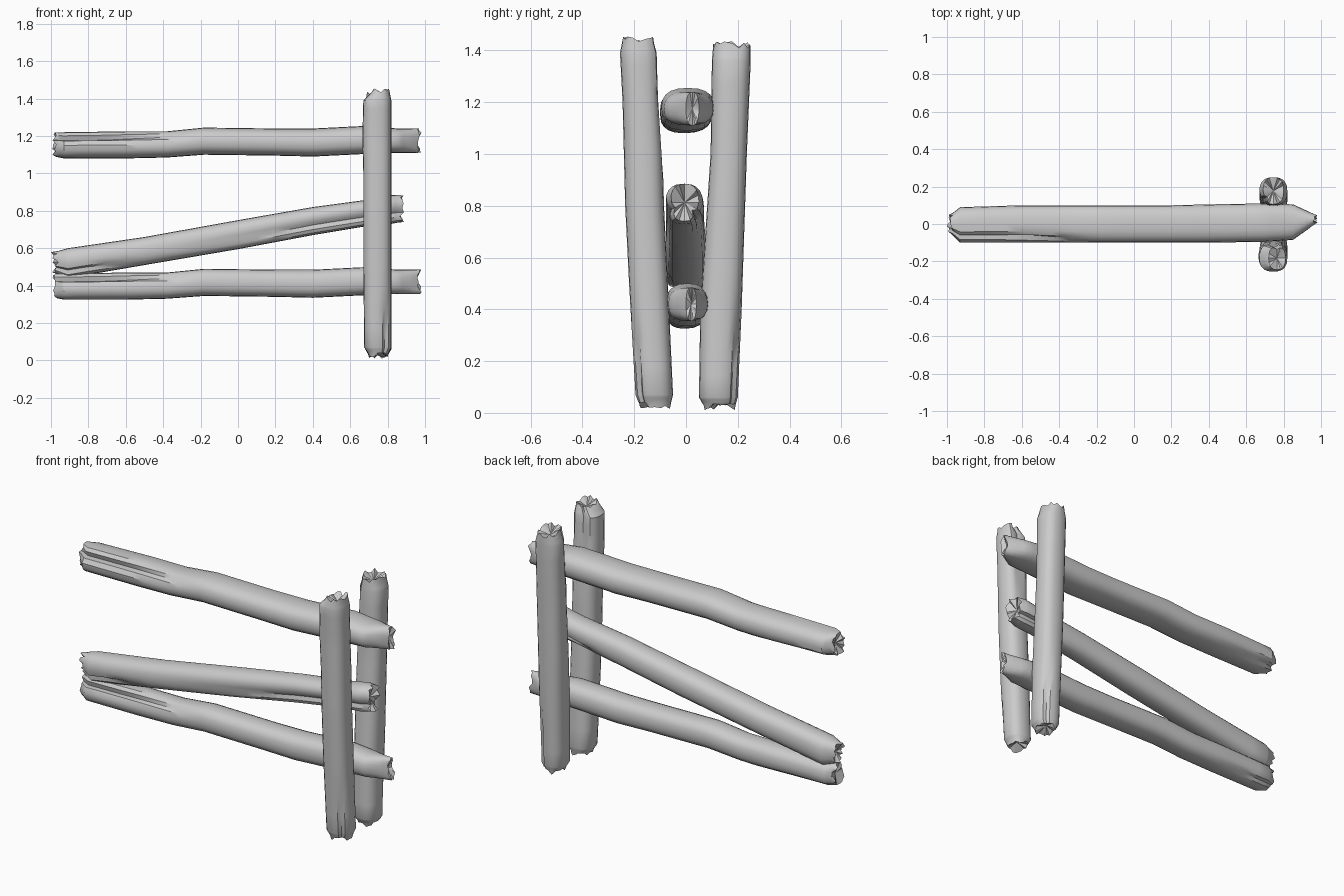
import bpy, bmesh, math, random

old = bpy.data.objects.get("Cube")
if old:
    bpy.data.objects.remove(old, do_unlink=True)

wood = bpy.data.materials.new("grey wood")
wood.use_nodes = True
GREY = (0.6, 0.6, 0.6, 1)
wood.diffuse_color = GREY
wood.node_tree.nodes["Principled BSDF"].inputs["Base Color"].default_value = GREY

SIDES = 20
STEPS = 4


def log(name, stations, upright, cracks, seed, jag=0.012):
    """Loft a rough log through stations (s, u_min, u_max, v_min, v_max).
    cracks: (side index, depth, s where deepest, s where it closes)."""
    rng = random.Random(seed)
    rows = []
    for a, b in zip(stations, stations[1:]):
        for k in range(STEPS):
            rows.append([p + (q - p) * k / STEPS for p, q in zip(a, b)])
    rows.append(list(stations[-1]))

    bm = bmesh.new()

    def vert(s, u, v):
        return bm.verts.new((u, v, s) if upright else (s, u, v))

    rings = []
    for i, (s, u0, u1, v0, v1) in enumerate(rows):
        ring = []
        at_end = i in (0, len(rows) - 1)
        for k in range(SIDES):
            ang = 2 * math.pi * k / SIDES
            c, n = math.cos(ang), math.sin(ang)
            r = 1.0
            for side, depth, start, stop in cracks:
                fade = (stop - s) / (stop - start)
                if 0 < fade:
                    gap = min((k - side) % SIDES, (side - k) % SIDES)
                    r -= depth * min(1, fade * 1.5) * (1, 0.3, 0)[min(gap, 2)]
            # slightly squared section
            pu = r * math.copysign(abs(c) ** 0.8, c)
            pv = r * math.copysign(abs(n) ** 0.8, n)
            ds = rng.uniform(-jag, jag) if at_end else 0
            ring.append(vert(s + ds, (u0 + u1 + (u1 - u0) * pu) / 2,
                             (v0 + v1 + (v1 - v0) * pv) / 2))
        rings.append(ring)
    for a, b in zip(rings, rings[1:]):
        for k in range(SIDES):
            j = (k + 1) % SIDES
            bm.faces.new((a[k], a[j], b[j], b[k]))
    # broken, slightly hollow ends
    for ring, row, inward in ((rings[0], rows[0], 1), (rings[-1], rows[-1], -1)):
        s, u0, u1, v0, v1 = row
        hub = vert(s + inward * 0.025, (u0 + u1) / 2, (v0 + v1) / 2)
        for k in range(SIDES):
            bm.faces.new((ring[k], ring[(k + 1) % SIDES], hub))
    bmesh.ops.recalc_face_normals(bm, faces=bm.faces)

    mesh = bpy.data.meshes.new(name)
    bm.to_mesh(mesh)
    bm.free()
    mesh.materials.append(wood)
    obj = bpy.data.objects.new(name, mesh)
    bpy.context.collection.objects.link(obj)
    bpy.ops.object.select_all(action='DESELECT')
    obj.select_set(True)
    bpy.context.view_layer.objects.active = obj
    bpy.ops.object.shade_smooth_by_angle(angle=math.radians(35))
    return obj


# Level rails share one outline: the lower one is thinner in depth
RAIL = [
    (-0.98, -0.05, 0.05, 1.09, 1.22),
    (-0.93, -0.10, 0.09, 1.08, 1.22),
    (-0.60, -0.10, 0.10, 1.08, 1.225),
    (-0.38, -0.10, 0.10, 1.085, 1.225),
    (-0.18, -0.10, 0.10, 1.10, 1.245),
    (0.20, -0.10, 0.10, 1.095, 1.24),
    (0.40, -0.10, 0.105, 1.09, 1.24),
    (0.70, -0.095, 0.11, 1.105, 1.255),
    (0.85, -0.085, 0.105, 1.11, 1.24),
    (0.97, 0.0, 0.05, 1.11, 1.24),
]
for rail_name, drop, depth, seed in (("top_rail", 0, 1, 1), ("bottom_rail", 0.755, 0.8, 2)):
    log(rail_name,
        [(s, a * depth, b * depth, c - drop, d - drop) for s, a, b, c, d in RAIL],
        False, [(8, 0.45, -0.98, -0.2), (17, 0.2, -0.98, -0.5)], seed)

# Sloping rail
log("sloping_rail", [
    (-0.98, -0.04, 0.04, 0.47, 0.58),
    (-0.91, -0.075, 0.07, 0.44, 0.60),
    (-0.50, -0.08, 0.075, 0.51, 0.66),
    (0.00, -0.08, 0.075, 0.595, 0.75),
    (0.40, -0.08, 0.07, 0.67, 0.82),
    (0.70, -0.08, 0.07, 0.72, 0.86),
    (0.82, -0.08, 0.065, 0.73, 0.885),
    (0.87, -0.06, 0.05, 0.74, 0.885),
], False, [(11, 0.3, 0.87, -0.4), (4, 0.0, 0.87, 0.2), (18, 0.4, 0.87, 0.5),
           (12, 0.3, -0.98, -0.5)], 3, 0.02)

# Paired posts
log("front_post", [
    (0.03, 0.70, 0.80, -0.18, -0.06),
    (0.07, 0.675, 0.82, -0.195, -0.05),
    (0.50, 0.67, 0.82, -0.22, -0.07),
    (0.80, 0.67, 0.82, -0.235, -0.085),
    (1.00, 0.67, 0.82, -0.24, -0.09),
    (1.20, 0.665, 0.82, -0.245, -0.10),
    (1.39, 0.67, 0.82, -0.255, -0.105),
    (1.44, 0.72, 0.81, -0.245, -0.12),
], True, [(17, 0.25, 0.03, 0.4), (5, 0.25, 1.44, 0.9)], 4, 0.015)

log("back_post", [
    (0.025, 0.70, 0.80, 0.07, 0.19),
    (0.06, 0.68, 0.82, 0.05, 0.20),
    (0.40, 0.675, 0.82, 0.055, 0.215),
    (0.70, 0.67, 0.82, 0.075, 0.225),
    (1.00, 0.67, 0.82, 0.095, 0.235),
    (1.36, 0.67, 0.82, 0.10, 0.25),
    (1.42, 0.69, 0.80, 0.105, 0.25),
], True, [(12, 0.3, 1.42, 1.1), (3, 0.2, 0.025, 0.5)], 5, 0.015)
